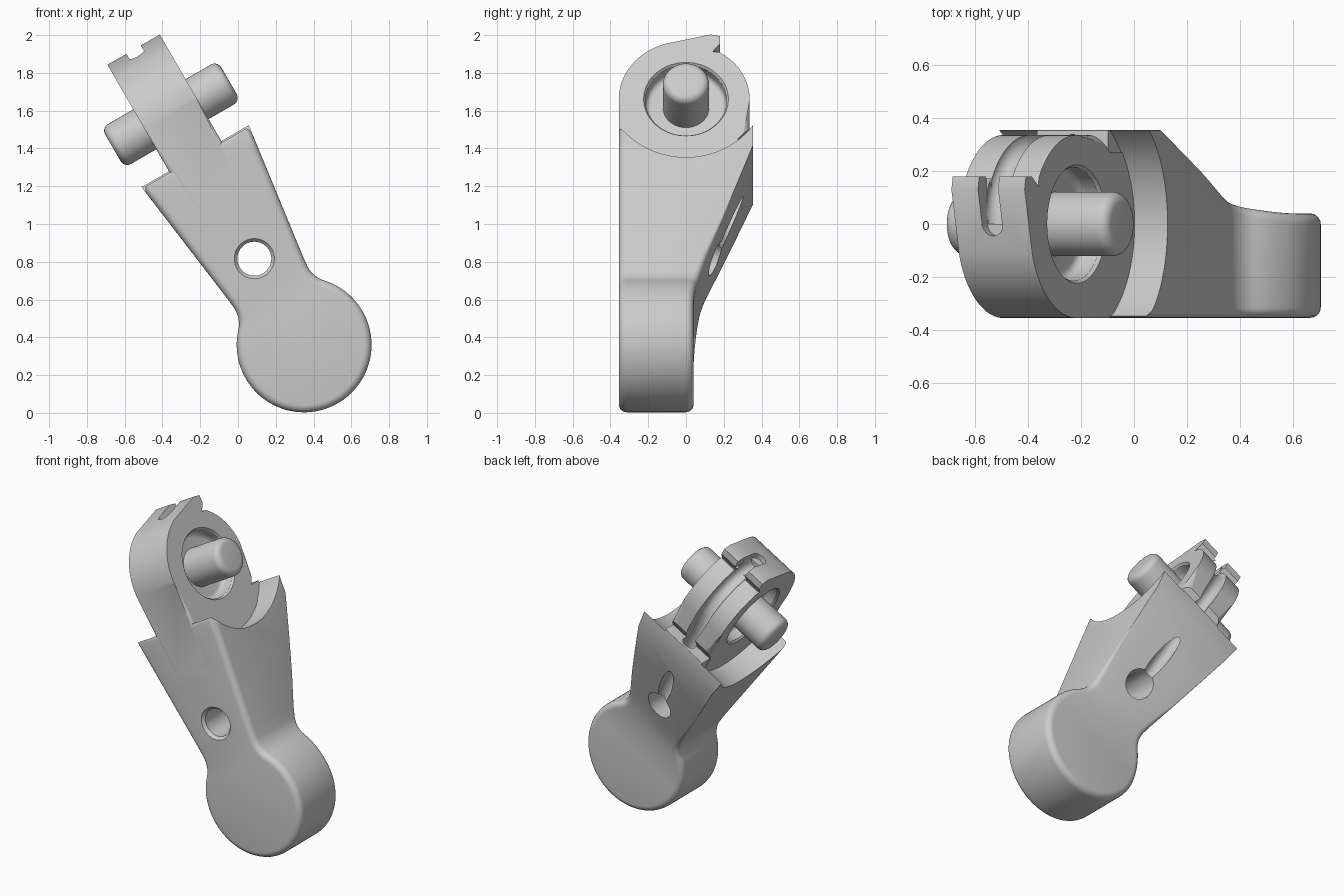
import bpy, bmesh, math
from mathutils import Matrix, Vector

if "Cube" in bpy.data.objects:
    bpy.data.objects.remove(bpy.data.objects["Cube"], do_unlink=True)

grey = bpy.data.materials.new("plain_grey")
grey.use_nodes = True
grey.diffuse_color = (0.6, 0.6, 0.6, 1)
grey.node_tree.nodes["Principled BSDF"].inputs["Base Color"].default_value = grey.diffuse_color

# The arm is built upright (x across, z along the arm), then leaned over
LEAN = Matrix.Translation((0.35, 0, 0.36)) @ Matrix.Rotation(math.radians(-30), 4, 'Y')
BALL, FRONT, PIVOT, HALF = 0.357, -0.355, 1.41, 0.16


def to_object(bm, name):
    bmesh.ops.recalc_face_normals(bm, faces=bm.faces)
    mesh = bpy.data.meshes.new(name)
    bm.to_mesh(mesh)
    bm.free()
    obj = bpy.data.objects.new(name, mesh)
    bpy.context.collection.objects.link(obj)
    mesh.materials.append(grey)
    return obj


def arc(cx, cz, r, start, end, n):
    angles = [math.radians(start + (end - start) * i / n) for i in range(n + 1)]
    return [(cx + r * math.cos(t), cz + r * math.sin(t)) for t in angles]


def cylinder(name, r, start, end, r2=None, bevel=0, segs=64):
    """Cylinder or cone between two points, with optional rounded rims."""
    start, end = Vector(start), Vector(end)
    axis = end - start
    place = Matrix.Translation((start + end) / 2) @ axis.to_track_quat('Z', 'Y').to_matrix().to_4x4()
    bm = bmesh.new()
    bmesh.ops.create_cone(bm, cap_ends=True, segments=segs, radius1=r,
                          radius2=r if r2 is None else r2, depth=axis.length, matrix=place)
    if bevel:
        rims = [e for e in bm.edges if any(len(f.verts) > 4 for f in e.link_faces)]
        bmesh.ops.bevel(bm, geom=rims, offset=bevel, segments=5, profile=0.5, affect='EDGES')
    return to_object(bm, name)


def tube(name, path, r, n=20):
    """Round tube swept along (y, z) points."""
    bm = bmesh.new()
    rings = []
    for i, (y, z) in enumerate(path):
        a, b = path[max(i - 1, 0)], path[min(i + 1, len(path) - 1)]
        t = Vector((0, b[0] - a[0], b[1] - a[1])).normalized()
        side = Vector((0, -t.z, t.y))
        rings.append([bm.verts.new(Vector((0, y, z)) + r * (
            math.cos(math.tau * k / n) * Vector((1, 0, 0)) + math.sin(math.tau * k / n) * side))
            for k in range(n)])
    for p, q in zip(rings, rings[1:]):
        for k in range(n):
            bm.faces.new((p[k], p[(k + 1) % n], q[(k + 1) % n], q[k]))
    bm.faces.new(rings[0])
    bm.faces.new(rings[-1])
    return to_object(bm, name)


def combine(obj, other, operation='DIFFERENCE'):
    mod = obj.modifiers.new("combine", 'BOOLEAN')
    mod.operation, mod.object, mod.solver = operation, other, 'EXACT'
    bpy.context.view_layer.objects.active = obj
    bpy.ops.object.modifier_apply(modifier=mod.name)
    bpy.data.objects.remove(other, do_unlink=True)


def back_y(z):
    """Back surface: flat ball, hollow blend, slope, flat lip."""
    if z < 0.03:
        return 0.04
    if z < 0.43:
        return 0.04 + 0.39 * (z - 0.03) ** 2 / 0.8
    return min(0.355, 0.04 + 0.39 * (z - 0.23))


def make_body():
    # Right half of the outline, bottom to top: ball, fillet, tapered sides
    t = math.radians(42.6)
    half = arc(0, 0, BALL, -87, 42.6, 36)
    half += arc(0.507 * math.cos(t), 0.507 * math.sin(t), 0.15, 222.6, 172.4, 12)[1:]
    half += [(0.225 + 0.133 * (z - 0.38), z) for z in (0.4, 0.43, 0.6, 0.8, 1.038, 1.165)]
    outline = half + [(-x, z) for x, z in reversed(half)]
    n, m = len(outline), len(half)

    pts = [Vector(p) for p in outline]
    normals = []
    for i in range(n):
        e1 = (pts[i] - pts[i - 1]).normalized()
        e2 = (pts[(i + 1) % n] - pts[i]).normalized()
        n1, n2 = Vector((e1.y, -e1.x)), Vector((e2.y, -e2.x))
        normals.append((n1 + n2) / (1 + n1.dot(n2)))

    bm = bmesh.new()
    rings = []
    steps = [math.radians(90 * i / 5) for i in range(6)]
    for s in steps:                                  # rounded front rim
        inset = 0.04 * (1 - math.sin(s))
        rings.append([bm.verts.new((p.x - nr.x * inset, FRONT + 0.04 * (1 - math.cos(s)),
                                    p.y - nr.y * inset)) for p, nr in zip(pts, normals)])
    for s in reversed(steps):                        # back rim, sharper up the slope
        ring = []
        for p, nr in zip(pts, normals):
            r = 0.003 + 0.037 * min(1, max(0, (0.65 - p.y) / 0.35))
            q = p - nr * r * (1 - math.sin(s))
            ring.append(bm.verts.new((q.x, back_y(q.y) - r * (1 - math.cos(s)), q.y)))
        rings.append(ring)
    for a, b in zip(rings, rings[1:]):
        for k in range(n):
            bm.faces.new((a[k], a[(k + 1) % n], b[(k + 1) % n], b[k]))
    for ring in (rings[0], rings[-1]):               # caps as strips across
        for k in range(m - 1):
            bm.faces.new((ring[k], ring[k + 1], ring[n - 2 - k], ring[n - 1 - k]))
    return to_object(bm, "arm_body")


def make_hinge():
    # Side profile (y, z): flat front, round top, hook, round back, foot
    profile = [(-0.356, 0.9)] + arc(0, PIVOT, 0.356, 180, 109, 20)
    profile += [(0.13, 1.805), (0.18, 1.795), (0.18, 1.75), (0.14, 1.70)]
    profile += arc(0, PIVOT, 0.337, 62, 0, 18)
    profile += [(0.337, 1.24), (0.27, 1.16), (0.27, 0.9)]
    bm = bmesh.new()
    left = [bm.verts.new((-HALF, y, z)) for y, z in profile]
    right = [bm.verts.new((HALF, y, z)) for y, z in profile]
    n = len(profile)
    for k in range(n):
        bm.faces.new((left[k], left[(k + 1) % n], right[(k + 1) % n], right[k]))
    bm.faces.new(left)
    bm.faces.new(right)

    def rounded(v):
        return v.co.y < -0.1 or (v.co.y > 0.155 and 1.2 < v.co.z < 1.72)
    rims = [e for e in bm.edges if all(rounded(v) for v in e.verts)
            and abs(e.verts[0].co.x - e.verts[1].co.x) < 0.01]
    bmesh.ops.bevel(bm, geom=rims, offset=0.045, segments=5, profile=0.5,
                    affect='EDGES', clamp_overlap=False)
    return to_object(bm, "hinge_disc")


body = make_body()

# Hollow shoulders either side of the hinge
for s in (-1, 1):
    combine(body, cylinder("shoulder_cutter", 0.438, (s * 0.155, 0, PIVOT), (s * 0.7, 0, PIVOT), segs=128))
combine(body, make_hinge(), 'UNION')

# Round recesses around the pin
for s in (-1, 1):
    combine(body, cylinder("recess_cutter", 0.215, (s * 0.07, 0, PIVOT), (s * 0.3, 0, PIVOT), bevel=0.03))
    combine(body, cylinder("recess_rim_cutter", 0.214, (s * 0.145, 0, PIVOT), (s * 0.175, 0, PIVOT), r2=0.235))

# Hole through the arm with an eased front rim
combine(body, cylinder("hole_cutter", 0.09, (0, -0.6, 0.527), (0, 0.6, 0.527)))
combine(body, cylinder("hole_rim_cutter", 0.115, (0, -0.365, 0.527), (0, -0.335, 0.527), r2=0.089))

# Cord groove: hook slot, round groove, then a channel out through the sloped back
combine(body, cylinder("slot_end_cutter", 0.045, (0, 0, 1.73), (0, 0, 1.95), segs=24))
slot = bmesh.new()
bmesh.ops.create_cube(slot, size=1, matrix=Matrix.Translation((0, 0.15, 1.84))
                      @ Matrix.Diagonal((0.088, 0.3, 0.2, 1)))
combine(body, to_object(slot, "slot_cutter"))
path = arc(0, PIVOT, 0.335, 90, 0, 24) + [(0.33, 1.33), (0.30, 1.2), (0.235, 0.74), (0.2, 0.48)]
combine(body, tube("groove_cutter", path, 0.044))

# Pivot pin
pin = cylinder("pivot_pin", 0.122, (-0.355, 0, PIVOT), (0.355, 0, PIVOT), bevel=0.04)

for obj in (body, pin):
    obj.data.transform(LEAN)
    bpy.ops.object.select_all(action='DESELECT')
    obj.select_set(True)
    bpy.context.view_layer.objects.active = obj
    bpy.ops.object.shade_smooth_by_angle(angle=math.radians(30))
